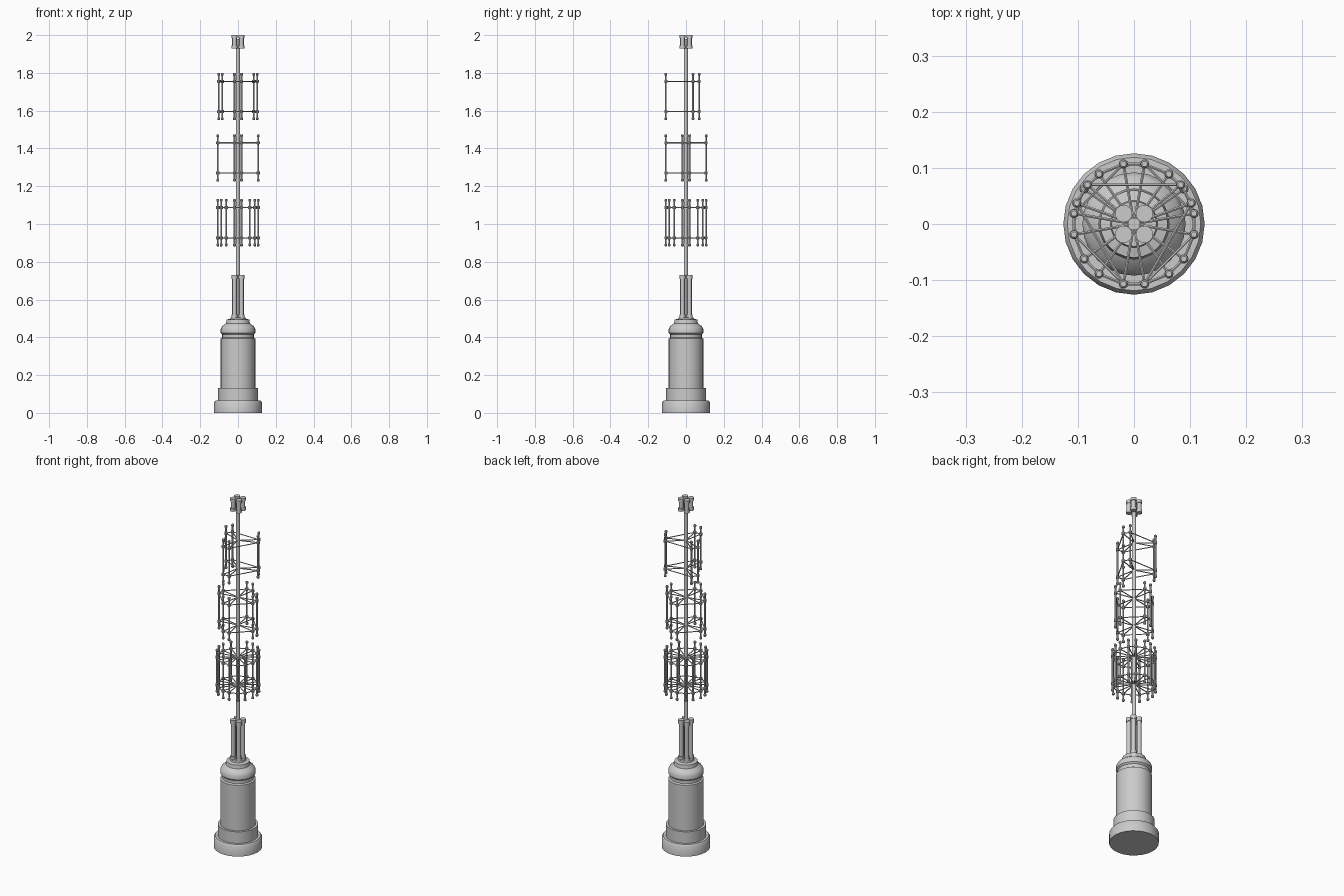
import bpy, bmesh
from math import sin, cos, pi, radians
from mathutils import Vector

if "Cube" in bpy.data.objects:
    bpy.data.objects.remove(bpy.data.objects["Cube"])


def finish(bm, name):
    me = bpy.data.meshes.new(name)
    bm.to_mesh(me)
    bm.free()
    ob = bpy.data.objects.new(name, me)
    bpy.context.collection.objects.link(ob)
    for o in bpy.context.selected_objects:
        o.select_set(False)
    ob.select_set(True)
    bpy.context.view_layer.objects.active = ob
    bpy.ops.object.shade_smooth_by_angle(angle=radians(35))
    return ob


def lathe(bm, profile, n, x=0, y=0):
    # closed solid of revolution from (radius, z) pairs, bottom to top
    rings = [[bm.verts.new((x + r * cos(2 * pi * i / n), y + r * sin(2 * pi * i / n), z))
              for i in range(n)] for r, z in profile]
    for a, b in zip(rings, rings[1:]):
        for i in range(n):
            j = (i + 1) % n
            bm.faces.new((a[i], a[j], b[j], b[i]))
    bm.faces.new(rings[0][::-1])
    bm.faces.new(rings[-1])


def strut(bm, a, b, r=0.0028, n=6):
    a, b = Vector(a), Vector(b)
    d = b - a
    m = d.to_track_quat('Z', 'Y').to_matrix().to_4x4()
    m.translation = (a + b) / 2
    bmesh.ops.create_cone(bm, cap_ends=True, segments=n, radius1=r, radius2=r,
                          depth=d.length, matrix=m)


# stepped round pedestal
bm = bmesh.new()
lathe(bm, [(0.126, 0), (0.126, 0.056), (0.119, 0.066), (0.105, 0.066), (0.105, 0.132),
           (0.092, 0.132), (0.092, 0.393), (0.084, 0.398), (0.084, 0.416), (0.092, 0.424),
           (0.092, 0.444), (0.084, 0.459), (0.063, 0.474), (0.06, 0.494),
           (0.042, 0.498), (0.04, 0.506)], 24)
finish(bm, "pedestal")

# central mast
bm = bmesh.new()
lathe(bm, [(0.011, 0.49), (0.011, 1.98)], 16)
finish(bm, "mast")


def tube_cluster(name, z0, z1, collar):
    # four parallel tubes with wider collars at both ends
    bm = bmesh.new()
    for sx in (-1, 1):
        for sy in (-1, 1):
            lathe(bm, [(0.0155, z0), (0.0155, z0 + collar), (0.012, z0 + collar),
                       (0.012, z1 - collar), (0.0155, z1 - collar), (0.0155, z1)],
                  16, sx * 0.0185, sy * 0.0185)
    finish(bm, name)


tube_cluster("lower_tube_cluster", 0.5, 0.73, 0.022)
tube_cluster("top_tube_cluster", 1.928, 2.0, 0.016)


def antenna_tier(name, z0, sectors, start):
    # pairs of upright rods around the mast, braced at two heights
    R, H, inset = 0.1085, 0.25, 0.045
    rods, braces = bmesh.new(), bmesh.new()
    pts = [(R * cos(a), R * sin(a)) for k in range(sectors) for s in (-10, 10)
           for a in [radians(start + 360 * k / sectors + s)]]
    zs = (z0 + inset, z0 + H - inset)
    for x, y in pts:
        r, cap, col = 0.0048, 0.0075, 0.0085
        prof = [(0.005, z0), (cap, z0 + 0.003), (cap, z0 + 0.012), (r, z0 + 0.014)]
        for z in zs:
            prof += [(r, z - 0.008), (col, z - 0.007), (col, z + 0.007), (r, z + 0.008)]
        t = z0 + H
        prof += [(r, t - 0.014), (cap, t - 0.012), (cap, t - 0.003), (0.005, t)]
        lathe(rods, prof, 10, x, y)
    for z in zs:
        for i, p in enumerate(pts):
            q = pts[(i + 1) % len(pts)]
            strut(braces, (0, 0, z), (*p, z))
            strut(braces, (*p, z), (*q, z))
    finish(rods, name + "_rods")
    finish(braces, name + "_braces")


antenna_tier("lower_tier", 0.882, 8, 0)
antenna_tier("middle_tier", 1.225, 4, 0)
antenna_tier("upper_tier", 1.55, 3, -90)
